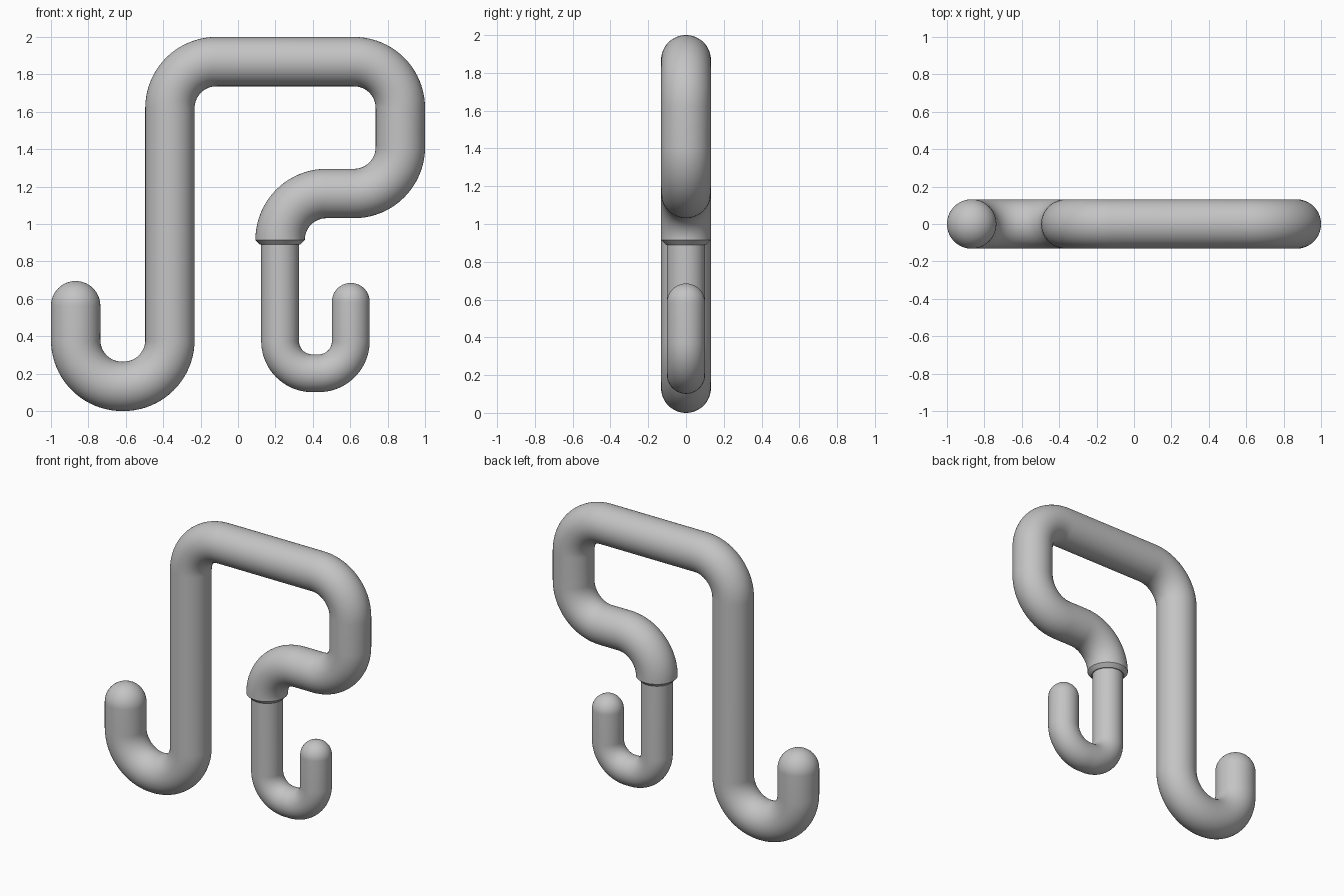
import bpy, bmesh
from math import sin, cos, pi
from mathutils import Vector

cube = bpy.data.objects.get("Cube")
if cube:
    bpy.data.objects.remove(cube)

grey = bpy.data.materials.new("plain grey")
grey.use_nodes = True
colour = (0.55, 0.55, 0.55, 1)
grey.diffuse_color = colour
grey.node_tree.nodes["Principled BSDF"].inputs["Base Color"].default_value = colour

SIDES = 64
BEND_STEPS = 20
CAP_STEPS = 14


def rounded_path(corners, bend):
    """Replace each inner corner of an (x, z) polyline by a circular arc."""
    pts = [Vector((x, 0, z)) for x, z in corners]
    path = [pts[0]]
    for before, corner, after in zip(pts, pts[1:], pts[2:]):
        a = (before - corner).normalized() * bend
        b = (after - corner).normalized() * bend
        centre = corner + a + b
        for i in range(BEND_STEPS + 1):
            t = pi / 2 * i / BEND_STEPS
            path.append(centre - b * cos(t) - a * sin(t))
    path.append(pts[-1])
    # Bends that touch leave repeated points
    return [p for i, p in enumerate(path) if i == 0 or (p - path[i - 1]).length > 0.0005]


def tube(name, path, radius, collar=None):
    """Round tube with a domed start and a flat or chamfered end."""
    rings = []
    start = (path[1] - path[0]).normalized()
    for i in range(CAP_STEPS):
        t = pi / 2 * i / CAP_STEPS
        rings.append((path[0] - start * radius * cos(t), start, max(radius * sin(t), 0.001)))
    for i, p in enumerate(path):
        into = (p - path[max(i - 1, 0)]).normalized()
        out = (path[min(i + 1, len(path) - 1)] - p).normalized()
        rings.append((p, (into + out).normalized(), radius))
    if collar:
        drop, end_radius = collar
        down = Vector((0, 0, -1))
        rings[-1] = (path[-1], down, radius)
        rings.append((path[-1] + down * drop, down, end_radius))

    bm = bmesh.new()
    side = Vector((0, 1, 0))
    loops = []
    for centre, tangent, r in rings:
        across = side.cross(tangent)
        loops.append([bm.verts.new(centre + (across * cos(a) + side * sin(a)) * r)
                      for a in (2 * pi * k / SIDES for k in range(SIDES))])
    for low, high in zip(loops, loops[1:]):
        for k in range(SIDES):
            n = (k + 1) % SIDES
            bm.faces.new((low[k], low[n], high[n], high[k]))
    bm.faces.new(loops[0])
    bm.faces.new(loops[-1])
    bmesh.ops.recalc_face_normals(bm, faces=bm.faces)
    mesh = bpy.data.meshes.new(name)
    bm.to_mesh(mesh)
    bm.free()
    mesh.materials.append(grey)
    obj = bpy.data.objects.new(name, mesh)
    bpy.context.collection.objects.link(obj)
    bpy.ops.object.select_all(action='DESELECT')
    obj.select_set(True)
    bpy.context.view_layer.objects.active = obj
    bpy.ops.object.shade_smooth_by_angle()
    return obj


# Thick tube: large hook, upright, top bar and S-shaped return with a collar
main_path = rounded_path([(-0.868, 0.563), (-0.868, 0.132), (-0.364, 0.132),
                          (-0.364, 1.868), (0.868, 1.868), (0.868, 1.163),
                          (0.225, 1.163), (0.225, 0.915)], 0.248)
tube("main_hook", main_path, 0.132, collar=(0.025, 0.107))

# Thin tube: small hook running up into the collar
small_path = rounded_path([(0.603, 0.584), (0.603, 0.202),
                           (0.225, 0.202), (0.225, 0.95)], 0.172)
tube("small_hook", small_path, 0.101)
